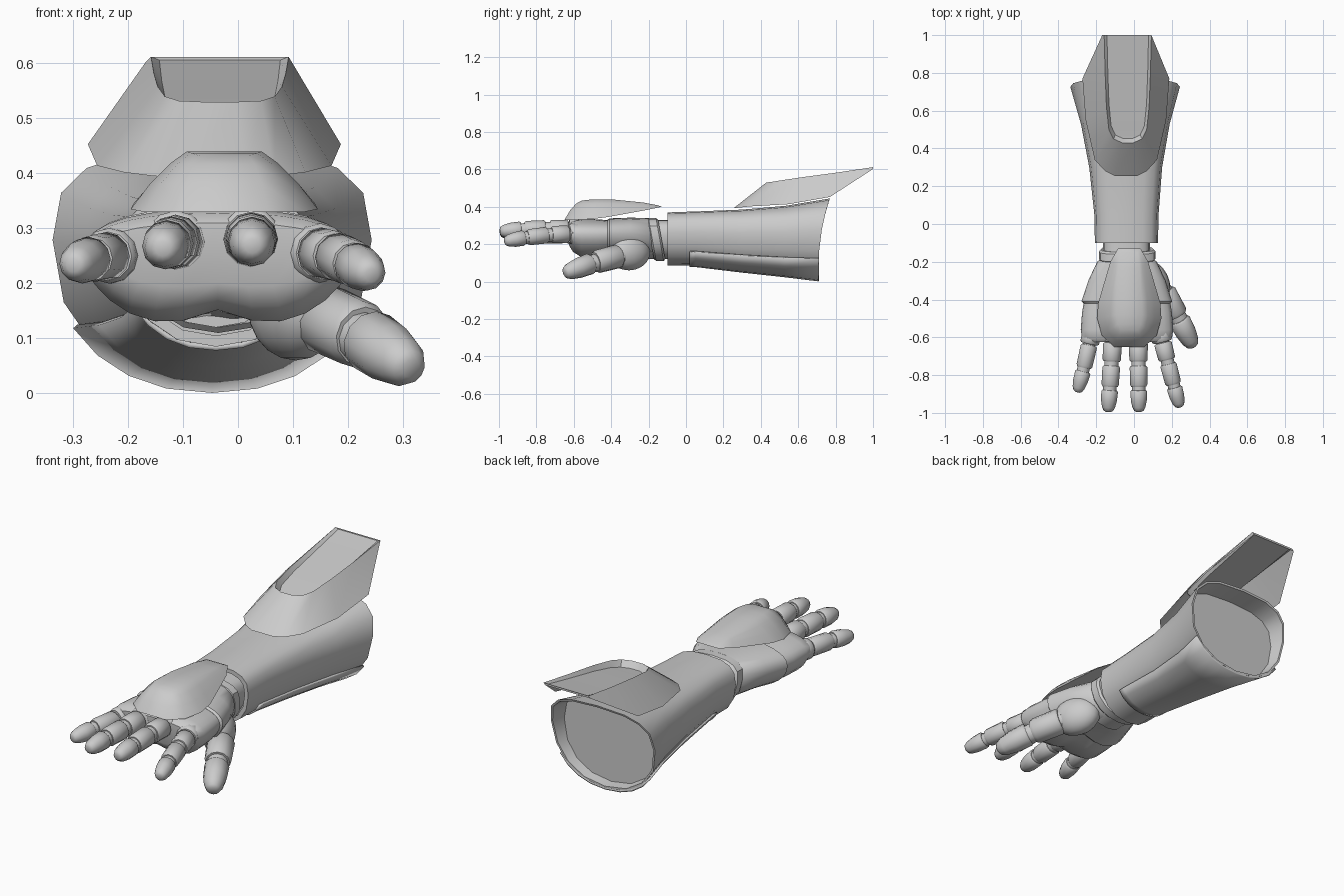
import bpy, math
from mathutils import Vector

cube = bpy.data.objects.get("Cube")
if cube:
    bpy.data.objects.remove(cube, do_unlink=True)

grey = bpy.data.materials.new("plain_grey")
grey.use_nodes = True
grey.diffuse_color = (0.6, 0.6, 0.6, 1)
grey.node_tree.nodes["Principled BSDF"].inputs["Base Color"].default_value = (0.6, 0.6, 0.6, 1)


def loft(name, rings, angle=35, caps=(True, True), closed=True):
    """Skin a list of equal rings; caps (first, last) are strips of quads."""
    n = len(rings[0])
    verts = [tuple(p) for ring in rings for p in ring]
    faces = []
    for k in range(len(rings) - 1):
        for i in range(n if closed else n - 1):
            j = (i + 1) % n
            faces.append((k * n + i, k * n + j, (k + 1) * n + j, (k + 1) * n + i))
    for wanted, base in zip(caps, (0, (len(rings) - 1) * n)):
        if wanted:
            for i in range(n // 2 - 1):
                faces.append(tuple(base + q for q in (i, i + 1, n - 2 - i, n - 1 - i)))
    mesh = bpy.data.meshes.new(name)
    mesh.from_pydata(verts, [], faces)
    mesh.materials.append(grey)
    obj = bpy.data.objects.new(name, mesh)
    bpy.context.collection.objects.link(obj)
    bpy.ops.object.select_all(action='DESELECT')
    obj.select_set(True)
    bpy.context.view_layer.objects.active = obj
    bpy.ops.object.mode_set(mode='EDIT')
    bpy.ops.mesh.select_all(action='SELECT')
    bpy.ops.mesh.normals_make_consistent(inside=False)
    bpy.ops.object.mode_set(mode='OBJECT')
    bpy.ops.object.shade_smooth_by_angle(angle=math.radians(angle))
    return obj


def section(y, cx, rx, low, high, sides=16, grow=0.0, arc=None, waist=0.62, square=2.9):
    """Rounded cross-section at depth y; waist is the widest height, square the upper fullness."""
    mid = low + (high - low) * waist
    start, end = arc or (0, 360)
    count = sides if arc is None else sides + 1
    ring = []
    for i in range(count):
        a = math.radians(start + (end - start) * i / sides)
        c, s = math.cos(a), math.sin(a)
        power = square if s > 0 else 2.2
        x = math.copysign(abs(c) ** (2 / power), c) * (rx + grow)
        rz = (high - mid if s > 0 else mid - low) + grow
        ring.append(Vector((cx + x, y, mid + math.copysign(abs(s) ** (2 / power), s) * rz)))
    return ring


def palm_section(y, cx, rx, low, high, lobe):
    """Hand cross-section whose underside swells into two lobes."""
    ring = section(y, cx, rx, low, high, sides=28, waist=0.55, square=2.4)
    for p in ring:
        t = min(1, abs(p.x - cx) / rx)
        if p.z < low + (high - low) * 0.5:
            p.z -= lobe * math.sin(math.pi * t)
    return ring


def mirrored(half, cx):
    return [Vector((cx + d, y, z)) for d, y, z in half] + \
           [Vector((cx - d, y, z)) for d, y, z in reversed(half)]


def tube(name, start, end, profile, sides=12):
    """Round part along a line; profile holds (fraction, radius)."""
    a, b = Vector(start), Vector(end)
    axis = (b - a).normalized()
    u = axis.cross(Vector((0, 0, 1))).normalized()
    v = u.cross(axis)
    rings = []
    for t, r in profile:
        rings.append([a.lerp(b, t) + (u * math.cos(2 * math.pi * i / sides)
                      + v * math.sin(2 * math.pi * i / sides)) * r for i in range(sides)])
    return loft(name, rings, 50)


# Forearm shell: flared sleeve, rear edge swept back at the top, closed inside
arm = [(-0.1, -0.04, 0.167, 0.085, 0.37), (0.05, -0.04, 0.17, 0.085, 0.375),
       (0.3, -0.044, 0.193, 0.055, 0.385), (0.53, -0.046, 0.235, 0.03, 0.405),
       (0.71, -0.047, 0.29, 0.008, 0.445)]
sleeve = [section(*row) for row in arm]
rim = sleeve[-1]
lip = section(*arm[-1], grow=-0.01)
for ring in (rim, lip):
    for p in ring:
        p.y += 0.06 * max(0, (p.z - 0.1) / 0.345) ** 2
well = section(0.66, -0.047, 0.262, 0.023, 0.425)
mouth = [section(y, *arm[0][1:], grow=-0.02) for y in (-0.06, -0.1)]
loft("forearm_shell", mouth + sleeve + [lip, well])

# Lower forearm plate
plate_rows = [(0.02, -0.04, 0.169, 0.085, 0.373)] + arm[1:]
lower = loft("lower_forearm_plate",
             [section(*row, sides=8, grow=0.002, arc=(213, 327)) for row in plate_rows],
             caps=(False, False), closed=False)
solid = lower.modifiers.new("thickness", 'SOLIDIFY')
solid.thickness = 0.01
solid.offset = 0

# Elbow guard: swept wing with a sunken channel, open underneath
guard_edge = [(0.06, 0.255, 0.393), (0.11, 0.28, 0.395), (0.165, 0.34, 0.402),
              (0.213, 0.55, 0.414), (0.23, 0.77, 0.453), (0.125, 1.0, 0.602)]
guard_rim = [(0.03, 0.43, 0.53), (0.075, 0.45, 0.532), (0.1, 0.5, 0.54),
             (0.113, 0.62, 0.558), (0.12, 0.8, 0.582), (0.125, 1.0, 0.612)]
channel = [(d * 0.88, y + (1 - y) * 0.04, z - 0.04 * (1.15 - y)) for d, y, z in guard_rim]
loft("elbow_guard", [mirrored(guard_edge, -0.043), mirrored(guard_rim, -0.033),
                     mirrored(channel, -0.033)], 30, caps=(False, True))

# Wrist joint with a raised, slanted cuff
loft("wrist_joint", [section(y, -0.04, rx, lo, hi) for y, rx, lo, hi in
                     ((-0.05, 0.125, 0.12, 0.33), (-0.25, 0.125, 0.12, 0.33))])
cuff = [section(y, -0.036, rx, 0.225 - rz, 0.225 + rz) for y, rx, rz in
        ((-0.13, 0.14, 0.105), (-0.14, 0.15, 0.115), (-0.18, 0.15, 0.115), (-0.19, 0.14, 0.105))]
for ring in cuff:
    for p in ring:
        p.y += (0.225 - p.z) * 0.18
loft("wrist_cuff", cuff)

# Hand body in two overlapping shells
loft("hand_heel", [palm_section(*row) for row in
                   ((-0.18, -0.037, 0.135, 0.14, 0.32, 0), (-0.2, -0.037, 0.158, 0.13, 0.34, 0),
                    (-0.3, -0.037, 0.205, 0.15, 0.342, 0.015),
                    (-0.41, -0.038, 0.24, 0.152, 0.338, 0.028),
                    (-0.42, -0.038, 0.23, 0.16, 0.33, 0.028))])
loft("palm_front", [palm_section(*row) for row in
                    ((-0.39, -0.037, 0.225, 0.165, 0.325, 0.028),
                     (-0.47, -0.037, 0.238, 0.152, 0.333, 0.03),
                     (-0.56, -0.037, 0.245, 0.152, 0.335, 0.03),
                     (-0.605, -0.037, 0.238, 0.172, 0.328, 0.02),
                     (-0.625, -0.037, 0.215, 0.2, 0.31, 0.01))])

# Thumb mound
bpy.ops.mesh.primitive_uv_sphere_add(segments=16, ring_count=10, location=(0.105, -0.305, 0.157),
                                     rotation=(0, 0, math.radians(25)))
mound = bpy.context.object
mound.name = "thumb_mound"
mound.scale = (0.08, 0.12, 0.097)
mound.data.materials.append(grey)
bpy.ops.object.shade_smooth()

# Domed plate on the back of the hand
dome_edge = [(0.06, -0.13, 0.4), (0.1, -0.2, 0.385), (0.165, -0.42, 0.345),
             (0.17, -0.5, 0.335), (0.145, -0.59, 0.33), (0.08, -0.65, 0.33)]
dome_top = [(0.045, -0.15, 0.408), (0.055, -0.23, 0.423), (0.065, -0.4, 0.44),
            (0.068, -0.48, 0.44), (0.06, -0.53, 0.437), (0.045, -0.56, 0.432)]
dome = []
for t in (0, 0.35, 0.7, 1):
    dome.append(mirrored([Vector(a).lerp(Vector(b), t) + Vector((0, 0, 0.015 * i * t * (1 - t)))
                          for i, (a, b) in enumerate(zip(dome_edge, dome_top))], -0.025))
loft("hand_back_plate", dome, 40)


def finger(name, joints, radius, shrink=0.94, collar=True):
    """Segments between joint points, over a thin core, with a rounded tip."""
    last = len(joints) - 2
    if collar:
        step = (Vector(joints[1]) - Vector(joints[0])).normalized() * 0.05
        a = Vector(joints[0]) - step
        tube(name + "_knuckle", a, Vector(joints[0]) + step * 0.1,
             [(0, radius), (0.2, radius * 1.15), (0.85, radius * 1.15), (1, radius)])
    for k in range(last + 1):
        a, b = joints[k], joints[k + 1]
        r = radius * shrink ** k
        if k < last:
            tube(f"{name}_core_{k + 1}", a, Vector(b).lerp(Vector(joints[k + 2]), 0.3),
                 [(0, r * 0.75), (1, r * 0.75)])
            shape = [(0.08, r * 0.86), (0.14, r), (0.82, r * 0.97), (0.9, r * 0.85)]
        else:
            shape = [(0.04, r * 0.86), (0.1, r), (0.5, r * 0.95), (0.8, r * 0.78),
                     (0.95, r * 0.56), (1, r * 0.3)]
        tube(f"{name}_segment_{k + 1}", a, b, shape)


# Fingers and thumb
finger("little_finger", [(-0.235, -0.63, 0.25), (-0.268, -0.775, 0.245), (-0.3, -0.89, 0.233)], 0.044)
finger("ring_finger", [(-0.113, -0.62, 0.275), (-0.119, -0.74, 0.275),
                       (-0.128, -0.875, 0.272), (-0.137, -0.995, 0.263)], 0.05)
finger("middle_finger", [(0.023, -0.62, 0.28), (0.024, -0.74, 0.282),
                         (0.025, -0.875, 0.278), (0.026, -0.995, 0.268)], 0.05)
finger("index_finger", [(0.15, -0.62, 0.255), (0.178, -0.73, 0.25),
                        (0.212, -0.86, 0.235), (0.243, -0.97, 0.215)], 0.047)
finger("thumb", [(0.15, -0.345, 0.14), (0.235, -0.5, 0.1), (0.315, -0.65, 0.045)],
       0.064, 0.9, False)
